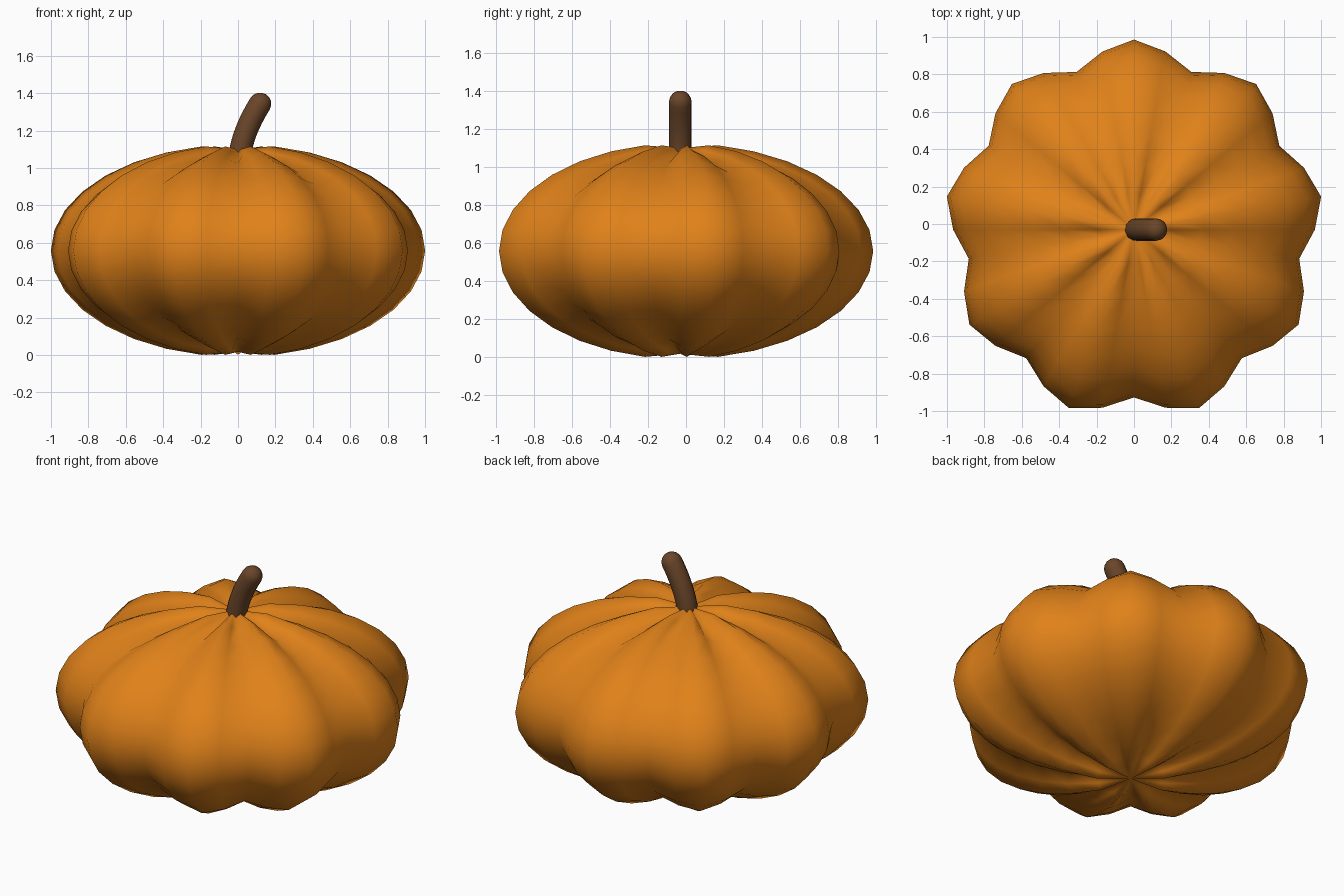
import bpy, bmesh, math
from mathutils import Vector

if "Cube" in bpy.data.objects:
    bpy.data.objects.remove(bpy.data.objects["Cube"])

CY = -0.03  # pumpkin axis sits slightly toward the front


def finish(bm, name, color):
    bmesh.ops.recalc_face_normals(bm, faces=bm.faces[:])
    me = bpy.data.meshes.new(name)
    bm.to_mesh(me)
    bm.free()
    for p in me.polygons:
        p.use_smooth = True
    mat = bpy.data.materials.new(name + "_color")
    mat.diffuse_color = color
    mat.use_nodes = True
    mat.node_tree.nodes["Principled BSDF"].inputs["Base Color"].default_value = mat.diffuse_color
    me.materials.append(mat)
    ob = bpy.data.objects.new(name, me)
    bpy.context.collection.objects.link(ob)
    return ob


def loft(bm, rings, start, end):
    """Skin closed rings of points and fan both ends to a tip point."""
    loops = [[bm.verts.new(p) for p in r] for r in rings]
    n = len(loops[0])
    for a, b in zip(loops, loops[1:]):
        for i in range(n):
            j = (i + 1) % n
            bm.faces.new((a[i], a[j], b[j], b[i]))
    for loop, tip in ((loops[0], start), (loops[-1], end)):
        t = bm.verts.new(tip)
        for i in range(n):
            bm.faces.new((loop[i], loop[(i + 1) % n], t))


# Body: flattened sphere with nine lobes, each point scaled toward the centre in the grooves
LOBE = [1.016, 0.967, 0.897, 0.967]
ZC, HZ, SEG, RINGS = 0.558, 0.559, 36, 16
rings = []
for k in range(1, RINGS):
    lat = -math.pi / 2 + math.pi * k / RINGS
    ring = []
    for i in range(SEG):
        a = math.pi / 2 + 2 * math.pi * i / SEG
        s = LOBE[i % 4]
        r = s * math.cos(lat)
        ring.append((r * math.cos(a), CY + r * math.sin(a), ZC + HZ * s * math.sin(lat)))
    rings.append(ring)
bm = bmesh.new()
pole = HZ * LOBE[1]
loft(bm, rings, (0, CY, ZC - pole), (0, CY, ZC + pole))
finish(bm, "pumpkin_body", (0.74, 0.22, 0.01, 1))

# Stem: bent round tube with domed ends
P0, P1, P2 = Vector((0.007, CY, 1.05)), Vector((0.022, CY, 1.19)), Vector((0.118, CY, 1.343))
R, SIDES = 0.06, 16


def curve(t):
    p = P0 * (1 - t) ** 2 + P1 * 2 * t * (1 - t) + P2 * t * t
    d = ((P1 - P0) * (1 - t) + (P2 - P1) * t).normalized()
    return p, d


def circle(p, d, r):
    u, v = Vector((0, 1, 0)), d.cross(Vector((0, 1, 0)))
    return [p + (u * math.cos(2 * math.pi * i / SIDES) + v * math.sin(2 * math.pi * i / SIDES)) * r
            for i in range(SIDES)]


rings = []
p, d0 = curve(0)
for a in (-67.5, -45, -22.5):
    a = math.radians(a)
    rings.append(circle(p + d0 * R * math.sin(a), d0, R * math.cos(a)))
for k in range(9):
    p, d = curve(k / 8)
    rings.append(circle(p, d, R))
for a in (22.5, 45, 67.5):
    a = math.radians(a)
    rings.append(circle(p + d * R * math.sin(a), d, R * math.cos(a)))
bm = bmesh.new()
loft(bm, rings, P0 - d0 * R, P2 + d * R)
finish(bm, "stem", (0.145, 0.06, 0.022, 1))
